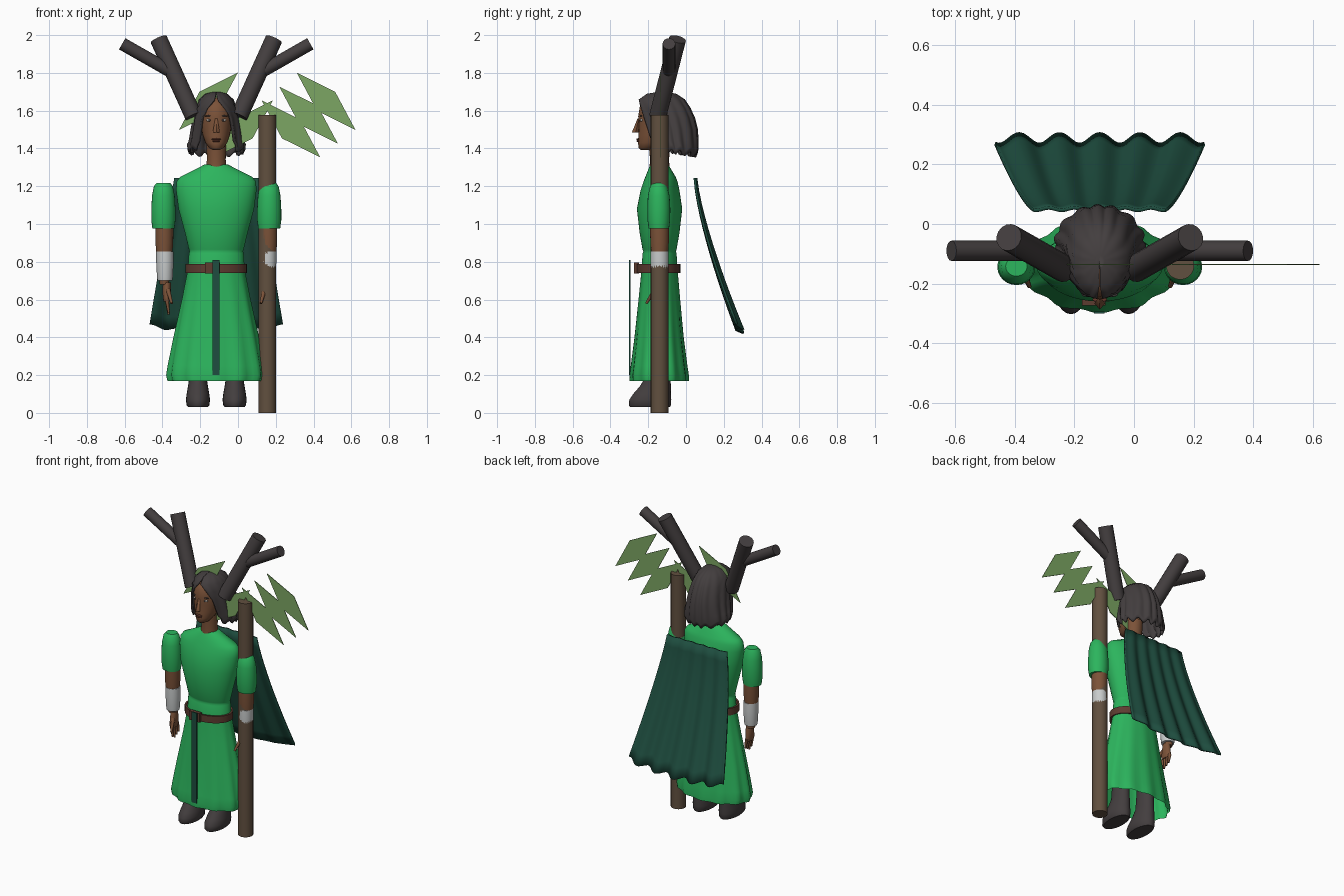
import bpy, bmesh, math
from mathutils import Vector

cube = bpy.data.objects.get("Cube")
if cube:
    bpy.data.objects.remove(cube, do_unlink=True)

CX = -0.115   # middle of the body
CY = -0.14    # depth of the arms and staff


def material(name, r, g, b):
    m = bpy.data.materials.new(name)
    m.use_nodes = True
    m.diffuse_color = (r, g, b, 1)
    shader = next(n for n in m.node_tree.nodes if n.type == 'BSDF_PRINCIPLED')
    shader.inputs["Base Color"].default_value = (r, g, b, 1)
    shader.inputs["Roughness"].default_value = 0.8
    return m


DRESS = material("dress green", 0.025, 0.46, 0.11)
CAPE = material("cape dark green", 0.013, 0.075, 0.05)
DARK = material("charcoal", 0.056, 0.048, 0.049)
SKIN = material("skin brown", 0.2, 0.085, 0.04)
LIP = material("lip brown", 0.13, 0.04, 0.025)
EYE = material("eye white", 0.45, 0.42, 0.38)
BRACER = material("bracer grey", 0.58, 0.6, 0.6)
WOOD = material("staff wood", 0.12, 0.08, 0.05)
LEATHER = material("belt leather", 0.11, 0.045, 0.03)
LEAF = material("leaf green", 0.2, 0.38, 0.125)


def finish(name, bm, mat, angle=45, thickness=0):
    bmesh.ops.recalc_face_normals(bm, faces=bm.faces)
    me = bpy.data.meshes.new(name)
    bm.to_mesh(me)
    bm.free()
    me.materials.append(mat)
    if angle:
        me.shade_smooth()
        me.set_sharp_from_angle(angle=math.radians(angle))
    ob = bpy.data.objects.new(name, me)
    bpy.context.collection.objects.link(ob)
    if thickness:
        mod = ob.modifiers.new("thickness", 'SOLIDIFY')
        mod.thickness = thickness
        mod.offset = 0
    return ob


def grid(bm, rows, closed):
    """Skin rows of points with quads."""
    rings = [[bm.verts.new(p) for p in row] for row in rows]
    n = len(rings[0])
    for low, high in zip(rings, rings[1:]):
        for i in range(n if closed else n - 1):
            j = (i + 1) % n
            bm.faces.new((low[i], low[j], high[j], high[i]))
    return rings


def loft(name, rows, mat, cx=CX, n=24, folds=0, depth=None, caps=(True, True), angle=45):
    """Stack of ellipses; each row is height, half width, front y, back y."""
    points = []
    for z, rx, front, back in rows:
        ring = []
        for i in range(n):
            a = math.tau * i / n
            s = 1 + depth(z) * math.cos(folds * a) if folds else 1
            ring.append((cx + rx * s * math.sin(a),
                         (front + back) / 2 - (back - front) / 2 * s * math.cos(a), z))
        points.append(ring)
    bm = bmesh.new()
    rings = grid(bm, points, True)
    for cap, ring in zip(caps, (rings[0], rings[-1])):
        if cap:
            bm.faces.new(ring)
    return finish(name, bm, mat, angle)


def tube(name, a, b, r1, r2, mat, n=16):
    a, b = Vector(a), Vector(b)
    bm = bmesh.new()
    bmesh.ops.create_cone(bm, cap_ends=True, segments=n, radius1=r1, radius2=r2,
                          depth=(b - a).length)
    turn = (b - a).to_track_quat('Z', 'Y').to_matrix().to_4x4()
    turn.translation = (a + b) / 2
    bm.transform(turn)
    return finish(name, bm, mat)


def solid(name, loc, size, mat, ball=True):
    bm = bmesh.new()
    if ball:
        bmesh.ops.create_uvsphere(bm, u_segments=12, v_segments=8, radius=1)
    else:
        bmesh.ops.create_cube(bm, size=2)
    for v in bm.verts:
        v.co = Vector(loc) + Vector(c * s for c, s in zip(v.co, size))
    return finish(name, bm, mat, 60 if ball else 0)


# Dress: fitted bodice flowing into a folded skirt
loft("dress", [(1.315, .062, -.185, -.095), (1.3, .09, -.195, -.085),
               (1.25, .19, -.215, -.055), (1.225, .21, -.225, -.045),
               (1.18, .213, -.24, -.035), (1.08, .2, -.26, -.02),
               (.95, .165, -.245, -.035), (.865, .145, -.23, -.05),
               (.855, .141, -.226, -.054), (.845, .145, -.23, -.05),
               (.76, .15, -.235, -.045), (.6, .18, -.25, -.032),
               (.4, .222, -.27, -.015), (.25, .25, -.288, .003),
               (.2, .257, -.295, .01), (.17, .25, -.293, .01)],
     DRESS, n=64, folds=12, depth=lambda z: max(0, .8 - z) * .055, caps=(True, False))

# Belt, buckle and hanging strap
loft("belt", [(.74, .15, -.25, -.04), (.74, .162, -.262, -.03),
              (.787, .162, -.262, -.03), (.787, .15, -.25, -.04)],
     LEATHER, n=32, caps=(False, False), angle=30)
solid("belt_buckle", (CX - .02, -.262, .767), (.04, .012, .03), LEATHER, False)
strap = solid("belt_strap", (CX - .002, -.297, .505), (.018, .004, .305), CAPE, False)

# Neck and head
loft("neck", [(1.28, .055, -.195, -.085), (1.34, .05, -.19, -.09),
              (1.45, .052, -.2, -.08)], SKIN)
loft("head", [(1.393, .02, -.24, -.19), (1.402, .038, -.25, -.16), (1.43, .058, -.254, -.11),
              (1.47, .072, -.252, -.08), (1.52, .082, -.25, -.055), (1.57, .086, -.253, -.04),
              (1.62, .082, -.245, -.045), (1.65, .065, -.225, -.06), (1.67, .03, -.18, -.1)],
     SKIN, angle=80)
bm = bmesh.new()
bmesh.ops.create_cone(bm, cap_ends=True, segments=4, radius1=.022, radius2=.007, depth=.075)
for v in bm.verts:
    low = v.co.z < 0
    v.co = (CX + v.co.x * .85, v.co.y * .9 - (.267 if low else .25), 1.522 + v.co.z)
finish("nose", bm, SKIN, 80)
solid("upper_lip", (CX, -.254, 1.449), (.025, .009, .005), LIP)
solid("lower_lip", (CX, -.253, 1.439), (.021, .009, .006), LIP)

# Hair: parted bob, open over the face; rows are height, half width, mid y, half depth, gap
hair_rows = [(1.693, .015, -.125, .02, 0), (1.683, .055, -.13, .075, .02),
             (1.655, .085, -.128, .115, .1), (1.61, .103, -.115, .13, .45),
             (1.56, .115, -.103, .14, .66), (1.5, .126, -.09, .142, .72),
             (1.44, .136, -.08, .135, .74), (1.39, .145, -.074, .13, .8),
             (1.365, .142, -.074, .125, .84)]
points = []
for k, (z, rx, cy, ry, gap) in enumerate(hair_rows):
    row = []
    for i in range(97):
        a = (i / 48 - 1) * (math.pi - gap)
        wave = math.cos(a * 15 + math.sin(a * 4) + k * .15)
        s = 1 + .035 * wave * min(1, k / 3)
        drop = .012 * wave + .035 * (1 - math.cos(a)) / 2 if k > 6 else 0
        row.append((CX + rx * s * math.sin(a), cy + ry * s * math.cos(a), z + drop))
    points.append(row)
bm = bmesh.new()
rings = grid(bm, points, False)
bm.faces.new(rings[0])
finish("hair", bm, DARK, 60, .014)

# Open-topped staff held upright
STAFF_X = .155
tube("staff", (STAFF_X, CY, 0), (STAFF_X, CY, 1.577), .047, .047, WOOD, 20)


# Diamond leaves fanning out from the staff top
def leaf(name, side, x, z):
    tip = Vector((x, 0, z))
    axis = Vector((.311, 0, -.303))
    wide = Vector((.048, 0, .05))
    bm = bmesh.new()
    corners = (tip, tip + axis / 2 + wide, tip + axis, tip + axis / 2 - wide)
    bm.faces.new([bm.verts.new((STAFF_X + side * p.x, CY + .004, p.z)) for p in corners])
    finish(name, bm, LEAF, 0, .004)


for step in range(3):
    x, z = -.03 + .093 * step, 1.655 + .073 * step
    leaf("leaf_left_%d" % step, 1, x, z)
    if step != 1:
        leaf("leaf_right_%d" % step, -1, x, z)

# Paired parts on both sides of the body
for side, label in ((1, "left"), (-1, "right")):
    def X(offset):
        return CX + side * offset

    solid("eye_" + label, (X(.036), -.234, 1.55), (.017, .009, .008), EYE)
    solid("iris_" + label, (X(.035), -.24, 1.55), (.007, .005, .007), DARK)
    solid("brow_" + label, (X(.037), -.238, 1.572), (.024, .007, .004), DARK)

    # Antler: thick beam with one side branch
    tube("antler_beam_" + label, (X(.12), -.15, 1.57), (X(.305), -.045, 1.978),
         .046, .046, DARK)
    tube("antler_branch_" + label, (X(.21), -.09, 1.79), (X(.498), -.09, 1.954),
         .034, .034, DARK)

    # Arm: puffed sleeve, forearm, bracer, hand
    ax = X(.275)
    loft("sleeve_" + label, [(1.218, .036, -.175, -.11), (1.2, .05, -.19, -.1),
                             (1.15, .06, -.202, -.087), (1.08, .064, -.205, -.083),
                             (1.02, .064, -.204, -.084), (.975, .058, -.197, -.09)],
         DRESS, X(.28))
    loft("forearm_" + label, [(1, .048, -.19, -.09), (.9, .047, -.189, -.091),
                              (.8, .038, -.178, -.102), (.68, .024, -.165, -.112)], SKIN, ax)
    loft("bracer_" + label, [(.7, .039, -.18, -.1), (.72, .042, -.183, -.097),
                             (.8, .046, -.188, -.092), (.855, .046, -.187, -.093)],
         BRACER, X(.272))
    hx = X(.262)
    loft("palm_" + label, [(.69, .021, -.165, -.115), (.65, .022, -.175, -.11),
                           (.61, .021, -.182, -.105), (.59, .016, -.18, -.108)], SKIN, hx)
    for f in range(4):
        y = -.172 + f * .021
        tip_z = .52 + .012 * abs(f - 1)
        tube("finger_%s_%d" % (label, f), (hx, y, .605), (X(.252), y, tip_z),
             .011, .006, SKIN, 8)
    tube("thumb_" + label, (X(.255), -.165, .65), (X(.236), -.21, .58), .013, .007, SKIN, 8)

    # Shoe with a rounded toe, and the leg above it
    loft("shoe_" + label, [(.03, .052, -.295, -.085), (.04, .06, -.303, -.08),
                           (.07, .064, -.3, -.078), (.1, .06, -.28, -.08),
                           (.14, .053, -.245, -.08), (.18, .047, -.22, -.082),
                           (.32, .045, -.205, -.085)], DARK, X(.097))

# Cape: flaring wavy sheet sweeping away behind
points = []
for k in range(13):
    t = k / 12
    row = []
    for i in range(61):
        u = i / 30 - 1
        wave = math.cos(u * math.pi * 5.2)
        row.append((CX + u * (.222 + .13 * t),
                    .05 + .235 * t ** 1.35 + wave * (.004 + .014 * t),
                    1.243 - t * (.815 - .035 * u * u + .008 * wave)))
    points.append(row)
bm = bmesh.new()
grid(bm, points, False)
finish("cape", bm, CAPE, 45, .012)
